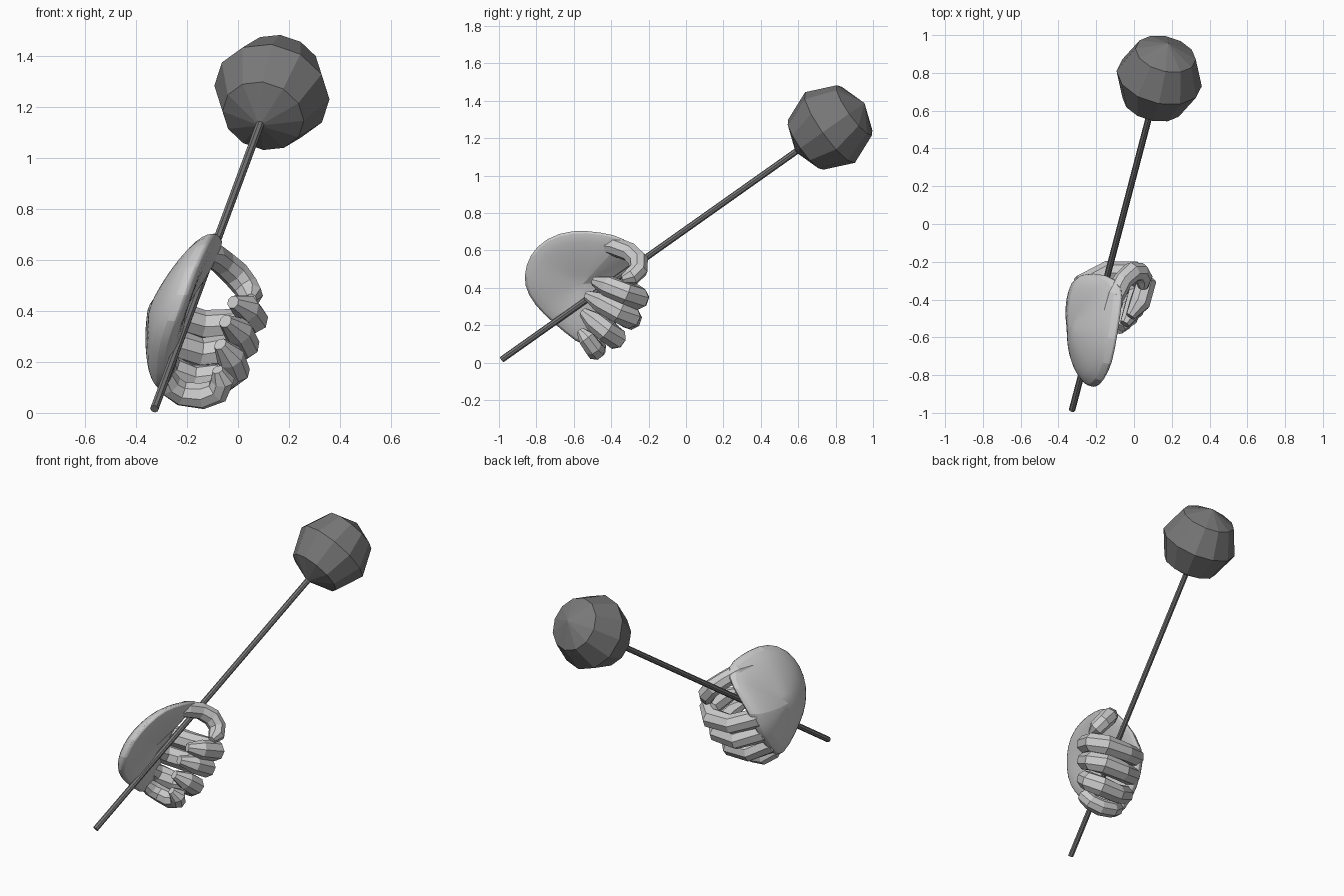
import bpy, bmesh, math
from mathutils import Vector, Matrix

if "Cube" in bpy.data.objects:
    bpy.data.objects.remove(bpy.data.objects["Cube"])

dark = bpy.data.materials.new("dark_grey")
dark.diffuse_color = (0.19, 0.19, 0.19, 1)
dark.use_nodes = True
dark.node_tree.nodes["Principled BSDF"].inputs["Base Color"].default_value = dark.diffuse_color


def make(name, bm, mat=None):
    bmesh.ops.recalc_face_normals(bm, faces=bm.faces)
    me = bpy.data.meshes.new(name)
    bm.to_mesh(me)
    bm.free()
    ob = bpy.data.objects.new(name, me)
    bpy.context.collection.objects.link(ob)
    if mat:
        me.materials.append(mat)
    return ob


def bridge(bm, a, b):
    n = len(a)
    for i in range(n):
        bm.faces.new((a[i], a[(i + 1) % n], b[(i + 1) % n], b[i]))


def tube(name, path, radii, sides=8, mat=None):
    """Faceted tube along a path, with its cross-section carried along without twist."""
    pts = [Vector(p) for p in path]
    bm = bmesh.new()
    rings, u = [], None
    for i, p in enumerate(pts):
        t = (pts[min(i + 1, len(pts) - 1)] - pts[max(i - 1, 0)]).normalized()
        if u is None:
            u = t.orthogonal()
        u = (u - t * u.dot(t)).normalized()
        v = t.cross(u)
        rings.append([bm.verts.new(p + radii[i] * (u * math.cos(a) + v * math.sin(a)))
                      for a in (2 * math.pi * k / sides for k in range(sides))])
    for a, b in zip(rings, rings[1:]):
        bridge(bm, a, b)
    bm.faces.new(rings[0])
    bm.faces.new(rings[-1])
    return make(name, bm, mat)


# Stick and faceted ball head, sharing one axis
tail = Vector((-0.328, -0.985, 0.016))
ball = Vector((0.133, 0.77, 1.257))
axis = (ball - tail).normalized()
tube("stick", [tail, ball - axis * 0.15], [0.017, 0.017], 8, dark)
bm = bmesh.new()
bmesh.ops.create_uvsphere(bm, u_segments=12, v_segments=4, radius=0.231,
                          matrix=Matrix.Rotation(math.radians(8), 4, 'Z'))
head = make("ball_head", bm, dark)
head.rotation_mode = 'QUATERNION'
head.rotation_quaternion = axis.to_track_quat('Z', 'Y')
head.location = ball

# Palm: domed shell inside a 3D rim, bulging outwards and shallow inside
rim = [(-0.21, -0.875, 0.46), (-0.17, -0.84, 0.58), (-0.125, -0.75, 0.67),
       (-0.10, -0.61, 0.715), (-0.075, -0.45, 0.70), (-0.06, -0.32, 0.67),
       (-0.14, -0.26, 0.59), (-0.28, -0.255, 0.44), (-0.30, -0.31, 0.29),
       (-0.31, -0.42, 0.14), (-0.29, -0.53, 0.06), (-0.29, -0.65, 0.16),
       (-0.28, -0.77, 0.26), (-0.245, -0.85, 0.36)]
centre = Vector((-0.25, -0.55, 0.42))
bm = bmesh.new()


def palm_ring(s, bulge):
    off = Vector((bulge * (1 - s * s) ** 0.4, 0, 0))
    return [bm.verts.new(centre.lerp(Vector(p), s) + off) for p in rim]


edge = palm_ring(1, 0)
for bulge in (-0.098, 0.05):
    last = edge
    for s in (0.97, 0.82, 0.55, 0.28):
        ring = palm_ring(s, bulge)
        bridge(bm, last, ring)
        last = ring
    tip = bm.verts.new(centre + Vector((bulge, 0, 0)))
    for i in range(len(last)):
        bm.faces.new((last[i], last[(i + 1) % len(last)], tip))
palm = make("palm", bm)
sub = palm.modifiers.new("round", 'SUBSURF')
sub.levels = sub.render_levels = 1
bpy.context.view_layer.objects.active = palm
palm.select_set(True)
bpy.ops.object.shade_smooth_by_angle(angle=math.radians(20))

# Fingers curl from the knuckles around the stick, tips back toward the front
fingers = {
    "index_finger": ([(-0.29, -0.42, 0.44), (-0.27, -0.32, 0.39), (-0.14, -0.255, 0.345),
                      (0.0, -0.26, 0.345), (0.06, -0.32, 0.37), (0.03, -0.42, 0.41),
                      (-0.02, -0.49, 0.435)], 0.060),
    "middle_finger": ([(-0.29, -0.48, 0.34), (-0.27, -0.36, 0.28), (-0.15, -0.295, 0.235),
                       (-0.02, -0.305, 0.245), (0.025, -0.36, 0.27), (0.0, -0.45, 0.32),
                       (-0.05, -0.53, 0.36)], 0.061),
    "ring_finger": ([(-0.29, -0.53, 0.26), (-0.28, -0.43, 0.18), (-0.18, -0.38, 0.13),
                     (-0.06, -0.38, 0.135), (-0.01, -0.43, 0.17), (-0.03, -0.49, 0.22),
                     (-0.07, -0.55, 0.27)], 0.059),
    "little_finger": ([(-0.30, -0.56, 0.18), (-0.27, -0.50, 0.11), (-0.22, -0.475, 0.075),
                       (-0.14, -0.485, 0.066), (-0.08, -0.50, 0.085), (-0.06, -0.53, 0.13),
                       (-0.08, -0.565, 0.17)], 0.050),
    "thumb": ([(-0.14, -0.47, 0.63), (-0.10, -0.38, 0.62), (-0.06, -0.30, 0.59),
               (-0.01, -0.255, 0.545), (0.03, -0.255, 0.495), (0.05, -0.29, 0.46),
               (0.05, -0.34, 0.445)], 0.052),
}
for name, (path, r) in fingers.items():
    tube(name, path, [r * k for k in (0.6, 1.0, 1.0, 1.06, 1.0, 0.95, 0.45)], 8)
